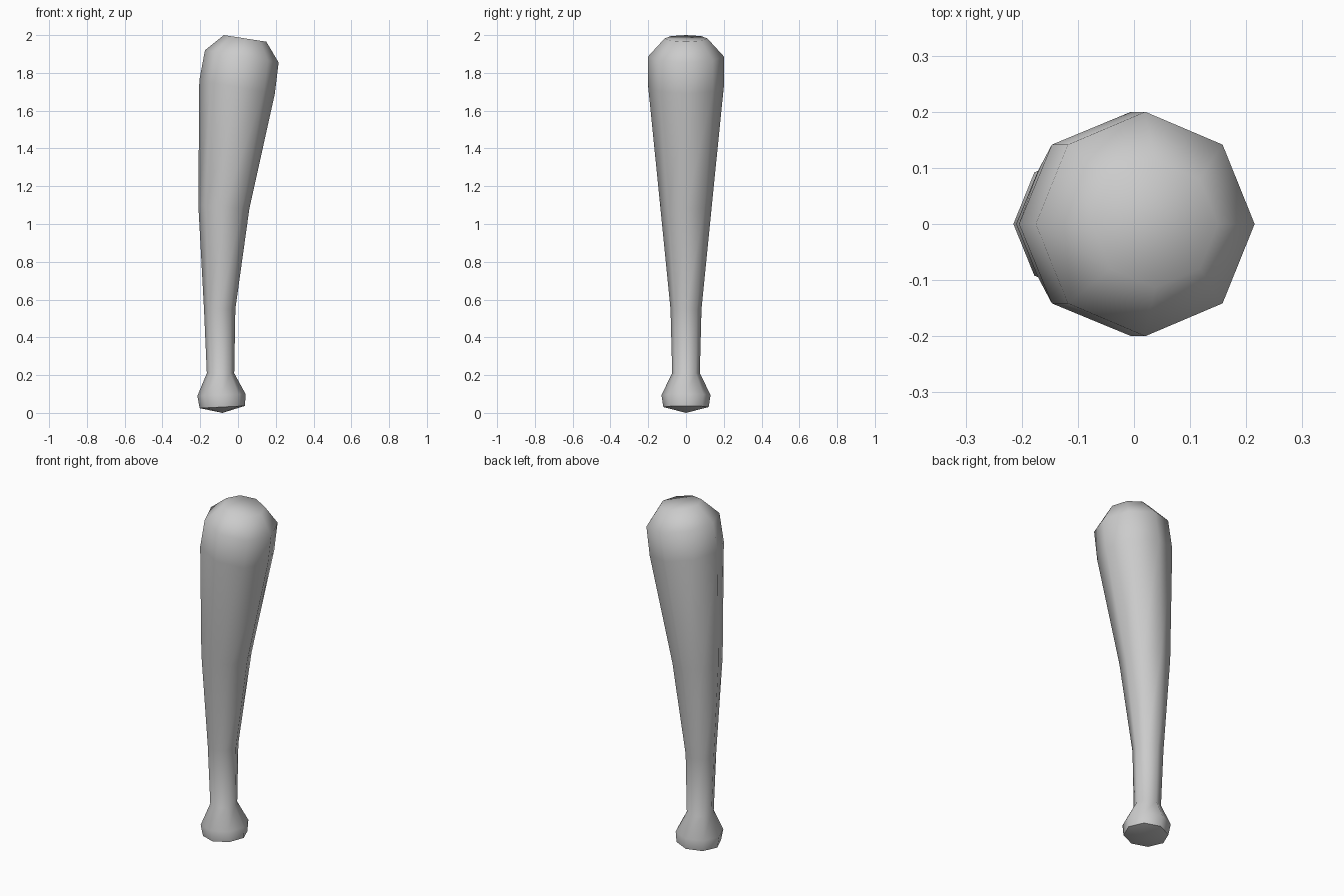
import bpy, bmesh, math

if "Cube" in bpy.data.objects:
    bpy.data.objects.remove(bpy.data.objects["Cube"])

SIDES = 8

# tilted cross-sections: left x, left z, right x, right z, depth radius
RINGS = [
    (-0.203, 0.025, 0.037, 0.037, 0.12),   # knob underside
    (-0.215, 0.09, 0.04, 0.10, 0.13),      # knob widest
    (-0.165, 0.21, -0.02, 0.21, 0.073),    # neck
    (-0.18, 0.55, -0.014, 0.55, 0.082),    # handle
    (-0.21, 1.10, 0.06, 1.08, 0.136),      # middle
    (-0.205, 1.76, 0.195, 1.69, 0.20),     # barrel
    (-0.175, 1.92, 0.215, 1.855, 0.20),    # shoulder
    (-0.075, 2.00, 0.15, 1.965, 0.113),    # end cap
]

bm = bmesh.new()


def add_ring(lx, lz, rx, rz, ry):
    ring = []
    for i in range(SIDES):
        a = 2 * math.pi * i / SIDES
        t = (1 + math.cos(a)) / 2
        ring.append(bm.verts.new((lx + (rx - lx) * t, ry * math.sin(a), lz + (rz - lz) * t)))
    return ring


# body skin between sections
loops = [add_ring(*r) for r in RINGS]
for low, high in zip(loops, loops[1:]):
    for i in range(SIDES):
        j = (i + 1) % SIDES
        bm.faces.new((low[i], low[j], high[j], high[i]))

# flat top cap and slightly pointed base
bm.faces.new(loops[-1])
pole = bm.verts.new((-0.083, 0, 0))
for i in range(SIDES):
    bm.faces.new((loops[0][(i + 1) % SIDES], loops[0][i], pole))

bmesh.ops.recalc_face_normals(bm, faces=bm.faces[:])
mesh = bpy.data.meshes.new("wooden_club")
bm.to_mesh(mesh)
bm.free()
club = bpy.data.objects.new("wooden_club", mesh)
bpy.context.collection.objects.link(club)

# soft shading
bpy.context.view_layer.objects.active = club
club.select_set(True)
bpy.ops.object.shade_smooth_by_angle(angle=math.radians(60))
